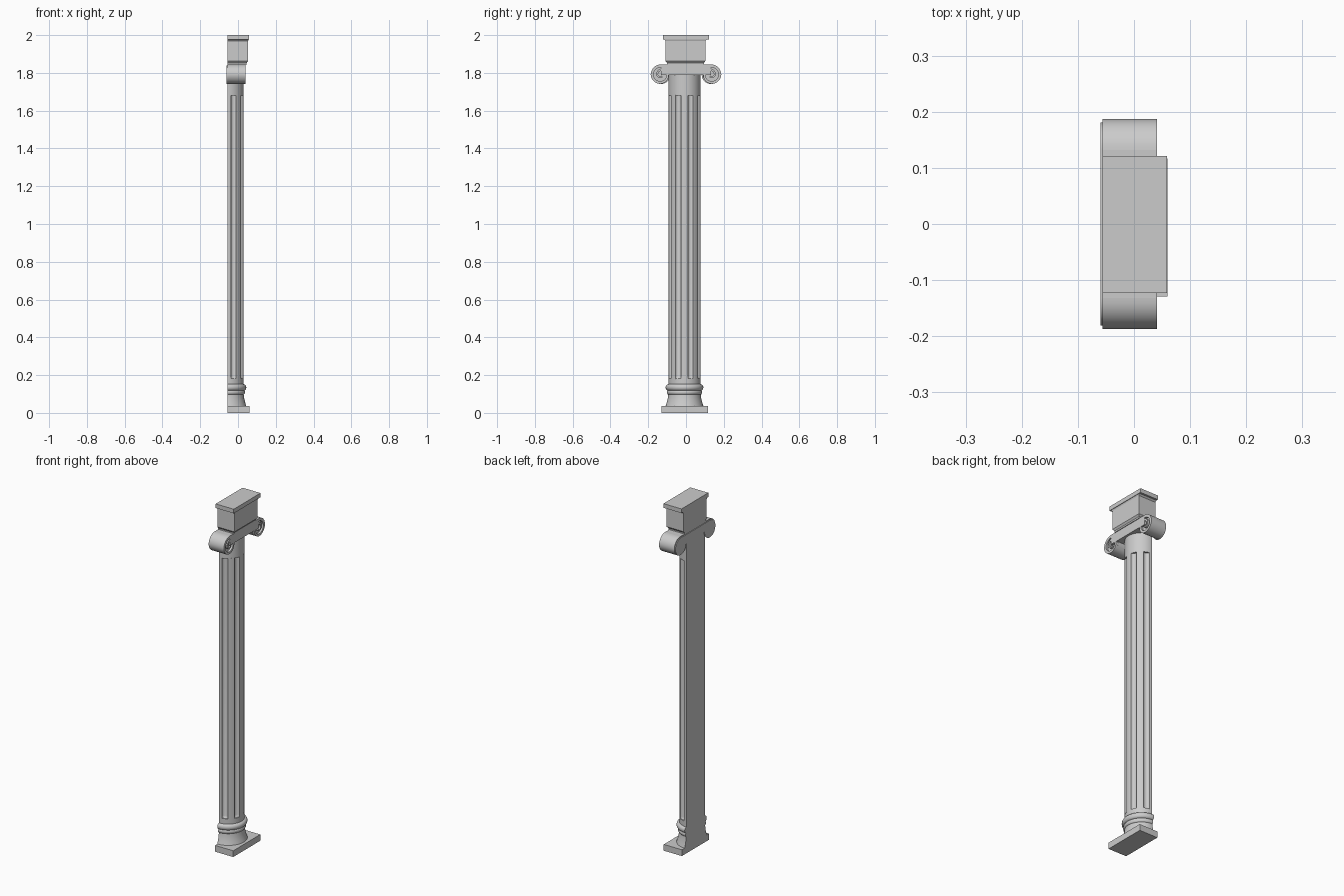
import bpy, bmesh
from math import sin, cos, pi, radians

if "Cube" in bpy.data.objects:
    bpy.data.objects.remove(bpy.data.objects["Cube"])

BACK = -0.056      # plane of the flat back
CY = -0.008        # shaft axis in y


def finish(name, bm, smooth=True):
    bmesh.ops.remove_doubles(bm, verts=bm.verts, dist=1e-6)
    bmesh.ops.recalc_face_normals(bm, faces=bm.faces)
    me = bpy.data.meshes.new(name)
    bm.to_mesh(me)
    bm.free()
    ob = bpy.data.objects.new(name, me)
    bpy.context.collection.objects.link(ob)
    if smooth:
        bpy.ops.object.select_all(action='DESELECT')
        bpy.context.view_layer.objects.active = ob
        ob.select_set(True)
        bpy.ops.object.shade_smooth_by_angle(angle=radians(35))
    return ob


def loft(name, rings, smooth=True):
    """Join closed rings of equal length and cap both ends."""
    bm = bmesh.new()
    vs = [[bm.verts.new(p) for p in r] for r in rings]
    n = len(vs[0])
    for a, b in zip(vs, vs[1:]):
        for i in range(n):
            j = (i + 1) % n
            bm.faces.new((a[i], a[j], b[j], b[i]))
    bm.faces.new(vs[0])
    bm.faces.new(vs[-1])
    return finish(name, bm, smooth)


def half_round(name, profile, n=32):
    """Half turning: profile of (radius, z) against the back plane."""
    loft(name, [[(BACK + r * cos(t), CY + r * sin(t), z)
                 for t in [-pi / 2 + pi * i / n for i in range(n + 1)]]
                for r, z in profile])


def stepped_block(name, steps):
    """Rectangular moulding: steps of (front x, y min, y max, z)."""
    loft(name, [[(BACK, a, z), (x, a, z), (x, b, z), (BACK, b, z)]
                for x, a, b, z in steps], False)


def extrude_yz(name, pts, x0, x1):
    loft(name, [[(x, y, z) for y, z in pts] for x in (x0, x1)])


# plinth
stepped_block("plinth", [(0.06, -0.129, 0.117, 0), (0.06, -0.129, 0.117, 0.036)])

# flared foot, two rounded rings and collar
def bulge(r, d, z0, z1, n=8):
    return [(r + d * sin(pi * i / n), z0 + (z1 - z0) * (1 - cos(pi * i / n)) / 2)
            for i in range(n + 1)]

half_round("base_foot", [(0.100, 0.036), (0.094, 0.055), (0.088, 0.08), (0.086, 0.1)])
half_round("base_lower_ring", bulge(0.083, 0.010, 0.096, 0.122))
half_round("base_upper_ring", bulge(0.086, 0.014, 0.118, 0.152))
half_round("base_collar", [(0.085, 0.15), (0.085, 0.182)])

# fluted shaft, four grooves on the half circle
def shaft_ring(z, depth):
    ring = []
    for i in range(121):
        deg = -90 + 1.5 * i
        off = min(abs(deg - c) for c in (-67.5, -22.5, 22.5, 67.5))
        k = max(0.0, 1 - (off / 10.5) ** 2) ** 0.5
        r = 0.085 - depth * k
        ring.append((BACK + r * cos(radians(deg)), CY + r * sin(radians(deg)), z))
    return ring

loft("fluted_shaft", [shaft_ring(z, d) for z, d in
                      ((0.18, 0), (0.181, 0.004), (0.187, 0.009), (0.195, 0.012), (1.682, 0.012))])
half_round("neck", [(0.085, 1.68), (0.085, 1.79)])

# scroll capital: bar, spiral bands and recessed discs
R, VY, VZ = 0.055, 0.132, 1.790
FRONT = 0.041
extrude_yz("capital_bar", [(-VY, VZ), (VY, VZ), (VY, VZ + R), (-VY, VZ + R)], BACK, FRONT)

def spiral(side, scale=1.0):
    outer, inner = [], []
    n = 60
    for i in range(n + 1):
        f = i / n
        t = pi / 2 - f * 3.2 * pi
        r = R - 0.041 * max(0, f - 0.16) / 0.84
        w = 0.016 - 0.008 * f
        outer.append((side * (VY + r * cos(t)), VZ + r * sin(t)))
        inner.append((side * (VY + (r - w) * cos(t)), VZ + (r - w) * sin(t)))
    return outer, inner

def ribbon(name, side):
    bm = bmesh.new()
    outer, inner = spiral(side)
    rows = []
    for o, q in zip(outer, inner):
        rows.append([bm.verts.new((x, y, z)) for x, (y, z) in
                     ((BACK, o), (FRONT, o), (FRONT, q), (BACK, q))])
    for a, b in zip(rows, rows[1:]):
        for i in range(4):
            j = (i + 1) % 4
            bm.faces.new((a[i], a[j], b[j], b[i]))
    bm.faces.new(rows[0])
    bm.faces.new(rows[-1])
    finish(name, bm)

for label, s in (("left", -1), ("right", 1)):
    ribbon(label + "_scroll", s)
    disc = [(s * VY + 0.043 * cos(2 * pi * i / 40), VZ + 0.043 * sin(2 * pi * i / 40))
            for i in range(40)]
    extrude_yz(label + "_scroll_recess", disc, BACK, FRONT - 0.012)

# thin inset backing behind the scrolls
r = R - 0.006
back = [(VY + r * cos(t), VZ + r * sin(t)) for t in [pi / 2 - pi * 1.5 * i / 30 for i in range(31)]]
back += [(VY - r, VZ)]
extrude_yz("capital_backing", back + [(-y, z) for y, z in reversed(back)], -0.060, BACK)

# upper block with cove at the bottom, and cap slab
stepped_block("upper_block", [(0.045, -0.100, 0.094, 1.843), (0.045, -0.100, 0.094, 1.852),
                              (0.053, -0.108, 0.102, 1.862), (0.053, -0.108, 0.102, 1.968),
                              (0.056, -0.114, 0.110, 1.976)])
stepped_block("cap_slab", [(0.059, -0.123, 0.121, 1.976), (0.059, -0.123, 0.121, 2.0)])
